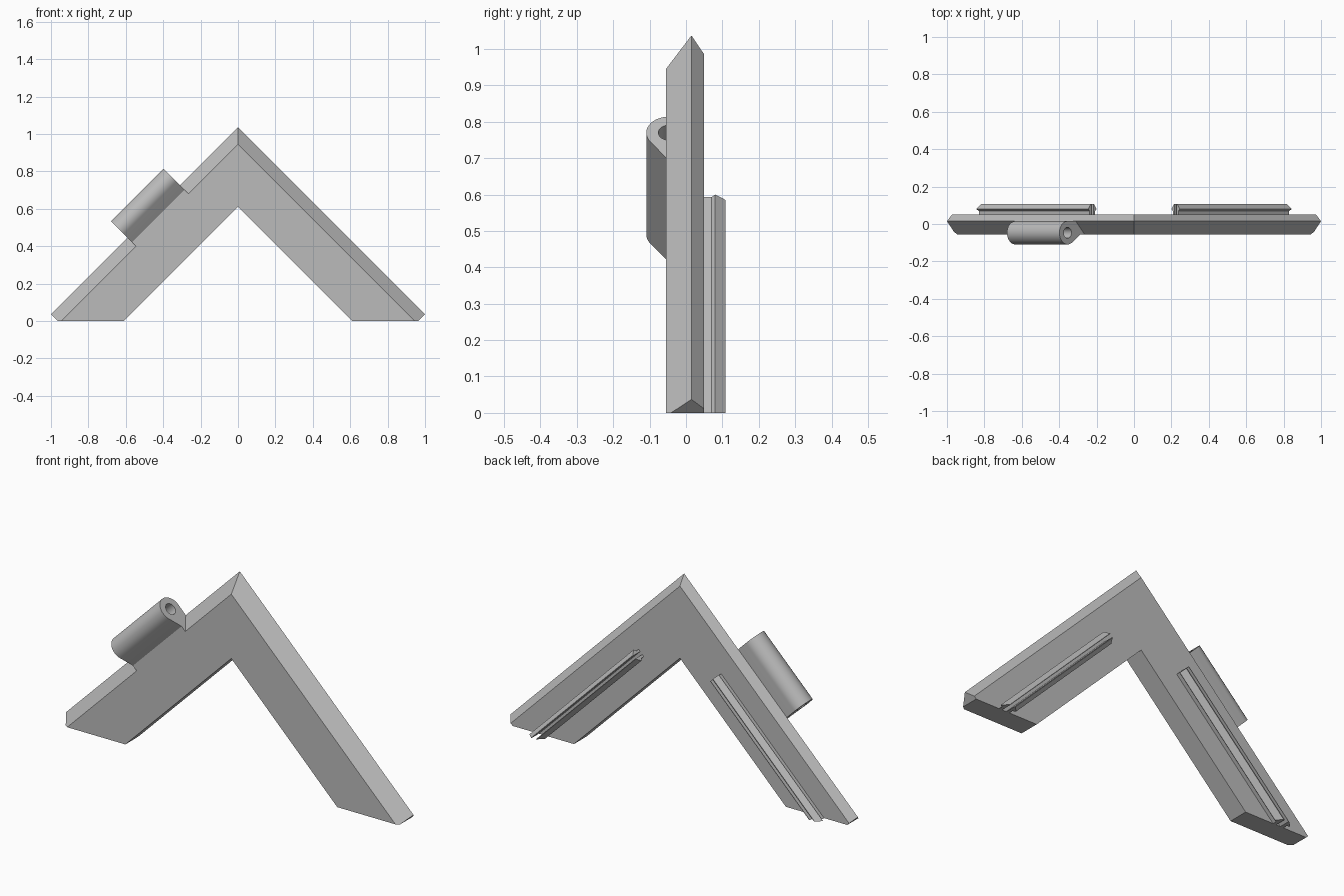
import bpy, bmesh, math
from mathutils import Vector

if "Cube" in bpy.data.objects:
    bpy.data.objects.remove(bpy.data.objects["Cube"])

grey = bpy.data.materials.new("mid_grey")
grey.diffuse_color = (0.5, 0.5, 0.5, 1)
grey.use_nodes = True
grey.node_tree.nodes["Principled BSDF"].inputs["Base Color"].default_value = grey.diffuse_color


def arm_point(s, y, v):
    """s = distance across the sloping arm, v = distance down along it."""
    return Vector(((s + v) / 2, y, (s - v) / 2))


def prism(name, section, v0, v1, hole=None, cuts=(), flip=False, mirror=False):
    """Extrude a (s, y) section along the right arm, then trim with planes."""
    bm = bmesh.new()
    rims = ([], [])
    for loop in [section] + ([hole] if hole else []):
        ends = [[bm.verts.new(arm_point(s, y, v)) for s, y in loop] for v in (v0, v1)]
        n = len(loop)
        for i in range(n):
            j = (i + 1) % n
            bm.faces.new((ends[0][i], ends[0][j], ends[1][j], ends[1][i]))
        for rim, verts in zip(rims, ends):
            rim.append(verts)
    for rim in rims:
        if hole:
            edges = [bm.edges.get((l[i - 1], l[i])) for l in rim for i in range(len(l))]
            bmesh.ops.triangle_fill(bm, edges=edges, use_beauty=True)
        else:
            bm.faces.new(rim[0])
    bmesh.ops.recalc_face_normals(bm, faces=bm.faces[:])
    for co, normal, fill in cuts:
        res = bmesh.ops.bisect_plane(
            bm, geom=bm.verts[:] + bm.edges[:] + bm.faces[:], plane_co=co,
            plane_no=normal, clear_outer=True, dist=1e-6)
        if fill:
            edges = [e for e in res["geom_cut"] if isinstance(e, bmesh.types.BMEdge)]
            bmesh.ops.holes_fill(bm, edges=edges)
    if flip:
        for vert in bm.verts:
            vert.co.x *= -1
        bmesh.ops.reverse_faces(bm, faces=bm.faces[:])
    else:
        bmesh.ops.recalc_face_normals(bm, faces=bm.faces[:])
        if mirror and not cuts[-1][2]:   # open mitre: make sure normals face out
            if bm.calc_volume() < 0:
                bmesh.ops.reverse_faces(bm, faces=bm.faces[:])
    mesh = bpy.data.meshes.new(name)
    bm.to_mesh(mesh)
    bm.free()
    mesh.materials.append(grey)
    ob = bpy.data.objects.new(name, mesh)
    bpy.context.collection.objects.link(ob)
    if mirror:
        ob.modifiers.new("other_side", 'MIRROR').use_axis[0] = True
    return ob


ground = ((0, 0, 0), (0, 0, -1), True)
end_trim = ((0.963, 0, 0), (1, 0, -1), True)
mitre = ((0, 0, 0), (-1, 0, 0), False)

# Chevron frame with a ridged outer edge
prism("chevron_frame",
      [(0.61, -0.055), (0.945, -0.055), (1.037, 0.015), (0.985, 0.05), (0.61, 0.05)],
      -1.5, 1.5, cuts=(ground, end_trim, mitre), mirror=True)

# Barbed clip rails on the back: two prongs with a slot between them
for name, side in (("inner_clip_prong", -1), ("outer_clip_prong", 1)):
    prong = [(0.012, 0.049), (0.03, 0.049), (0.03, 0.07), (0.045, 0.08),
             (0.016, 0.108), (0.012, 0.108)]
    prism(name, [(0.8 + side * s, y) for s, y in prong], -0.355, 1.2,
          cuts=(ground,), mirror=True)

# Hinge barrel on the left arm, with a bore and a sloping support
R2 = math.sqrt(2)
CS, CY = 1.125, -0.047


def arc(r, a0, a1, n):
    """Points round the barrel axis; 0 faces front, 90 points outward."""
    pts = []
    for i in range(n):
        a = math.radians(a0 + (a1 - a0) * i / (n - 1))
        pts.append((CS + r * math.sin(a) * R2, CY - r * math.cos(a)))
    return pts


barrel = [(0.945, -0.055), (0.988, -0.055)] + arc(0.062, -35, 180, 32) + [(1.03, 0.015)]
hinge = prism("hinge_barrel", barrel, -0.415, 0.145,
              hole=arc(0.029, 0, 352.5, 48), flip=True)

bpy.ops.object.select_all(action='DESELECT')
hinge.select_set(True)
bpy.context.view_layer.objects.active = hinge
bpy.ops.object.shade_smooth_by_angle(angle=math.radians(25))
